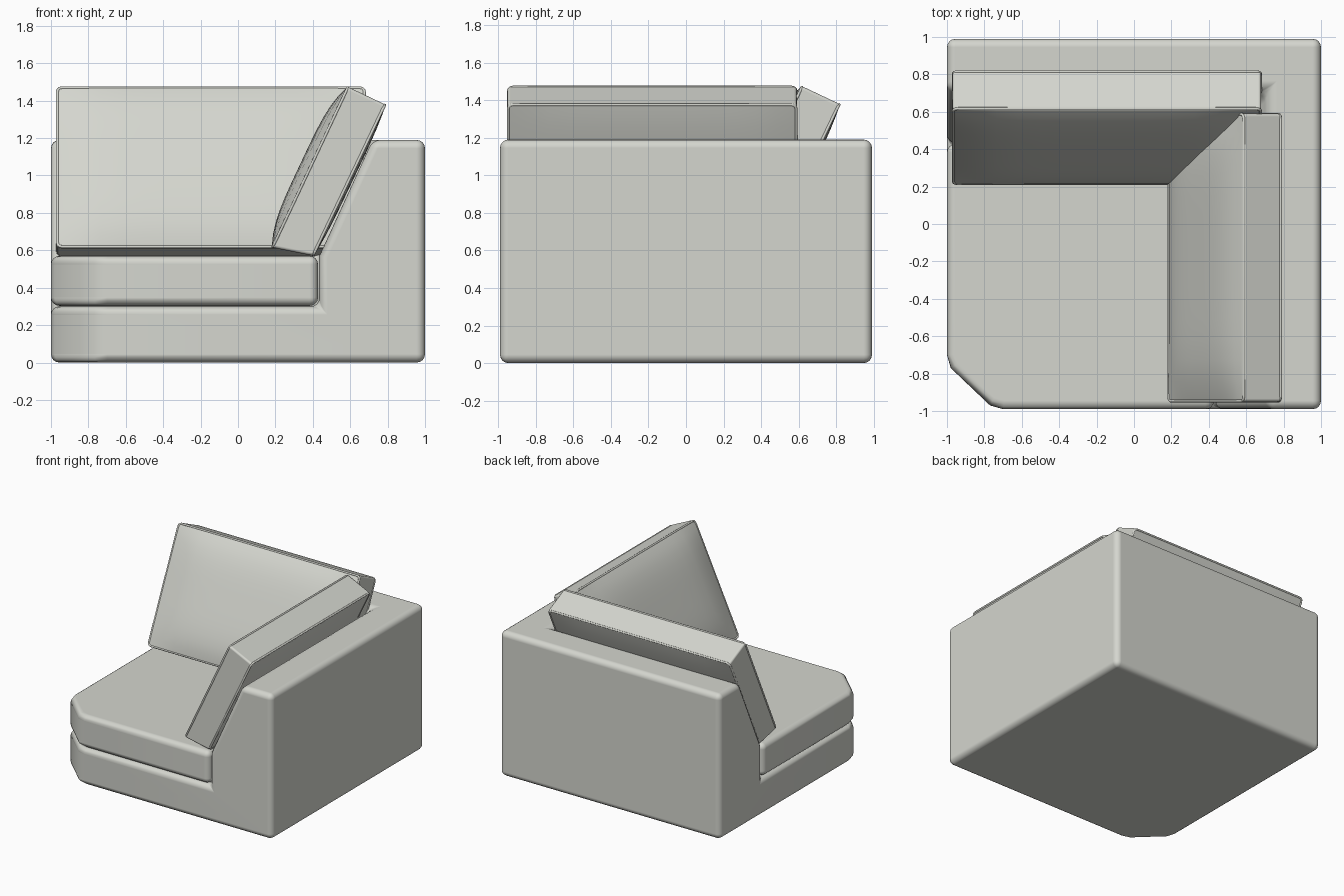
import bpy, bmesh, math
from mathutils import Vector

old = bpy.data.objects.get("Cube")
if old:
    bpy.data.objects.remove(old, do_unlink=True)

fabric = bpy.data.materials.new("warm_grey_fabric")
fabric.use_nodes = True
colour = (0.66, 0.67, 0.62, 1)
fabric.diffuse_color = colour
fabric.node_tree.nodes["Principled BSDF"].inputs["Base Color"].default_value = colour


def finish(bm, name, bevel, segments=4):
    """Turn a bmesh into a smooth object with rounded edges."""
    bmesh.ops.remove_doubles(bm, verts=bm.verts[:], dist=0.0005)
    bmesh.ops.recalc_face_normals(bm, faces=bm.faces[:])
    mesh = bpy.data.meshes.new(name)
    bm.to_mesh(mesh)
    bm.free()
    mesh.shade_smooth()
    mesh.materials.append(fabric)
    obj = bpy.data.objects.new(name, mesh)
    bpy.context.collection.objects.link(obj)
    mod = obj.modifiers.new("rounding", "BEVEL")
    mod.width = bevel
    mod.segments = segments
    mod.limit_method = "ANGLE"
    mod.angle_limit = math.radians(40)
    mod.harden_normals = True
    return obj


def poly(bm, points):
    bm.faces.new([bm.verts.new(p) for p in points])


def level(points, z):
    return [(x, y, z) for x, y in points]


F = -0.99          # front plane
B = 0.99           # back plane
LOW, SEAT, TOP = 0.30, 0.57, 1.19
IN, UP = 0.435, 0.72   # inner wall at the seat and at the top
corner = [(-1, -0.70), (-0.98, -0.77), (-0.77, -0.97), (-0.70, F)]

# Frame: cut-corner plinth and L-shaped back with sloped inner faces
bm = bmesh.new()
poly(bm, level(corner + [(1, F), (1, B), (-1, B)], 0))
poly(bm, level(corner + [(IN, F), (IN, IN), (-1, IN)], LOW))
poly(bm, level([(UP, F), (1, F), (1, B), (-1, B), (-1, UP), (UP, UP)], TOP))
for a, b in zip(corner, corner[1:]):
    poly(bm, level([a, b], 0) + level([b, a], LOW))
for a, b in (((1, F), (1, B)), ((1, B), (-1, B))):
    poly(bm, level([a, b], 0) + level([b, a], TOP))
step = [(IN, LOW), (IN, SEAT), (UP, TOP)]
poly(bm, [(-0.70, F, 0), (-0.70, F, LOW)] + [(s, F, z) for s, z in step]
     + [(1, F, TOP), (1, F, 0)])
poly(bm, [(-1, -0.70, 0), (-1, -0.70, LOW)] + [(-1, s, z) for s, z in step]
     + [(-1, B, TOP), (-1, B, 0)])
for (s, z), (t, w) in zip(step, step[1:]):
    poly(bm, [(s, F, z), (t, F, w), (t, t, w), (s, s, z)])
    poly(bm, [(-1, s, z), (-1, t, w), (t, t, w), (s, s, z)])
finish(bm, "frame", 0.045)

# Seat cushion
bm = bmesh.new()
outline = corner + [(0.428, F), (0.428, 0.428), (-1, 0.428)]
poly(bm, level(outline, LOW + 0.003))
poly(bm, level(outline, SEAT))
for a, b in zip(outline, outline[1:] + outline[:1]):
    poly(bm, level([a, b], LOW + 0.003) + level([b, a], SEAT))
finish(bm, "seat_cushion", 0.045)

# Section of a leaning cushion: front and rear edges from bottom to top
FRONT = (Vector((0.18, 0.615)), Vector((0.585, 1.475)))
REAR = (Vector((0.405, 0.57)), Vector((0.79, 1.378)))
OUT = Vector((-0.905, 0.425))


def leaning_cushion(name, start, end, offset, along_x):
    """Boxed cushion with domed panels and piping round both rims."""
    def place(u, v, w):
        t = (v + 1) / 2
        front, rear = FRONT[0].lerp(FRONT[1], t), REAR[0].lerp(REAR[1], t)
        p = rear.lerp(front, (w + 1) / 2)
        dome = max(0, 1 - u ** 6) * max(0, 1 - v ** 4)
        p = p + OUT * dome * (0.052 if w > 0 else 0.015) * w
        length = start + (end - start) * (u + 1) / 2
        s = p.x + offset
        return Vector((length, s, p.y) if along_x else (s, length, p.y))

    bm = bmesh.new()
    bmesh.ops.create_cube(bm, size=2)
    bmesh.ops.subdivide_edges(bm, edges=bm.edges[:], cuts=13, use_grid_fill=True)
    for v in bm.verts:
        v.co = place(*v.co)
    finish(bm, name, 0.018, 3)

    # Piping follows a rounded rectangle on each rim
    half_u, half_v, r = (end - start) / 2, 0.47, 0.025
    for side, w in (("front", 1), ("rear", -1)):
        pts = []
        for k, (cu, cv) in enumerate(((1, 1), (-1, 1), (-1, -1), (1, -1))):
            for j in range(4):
                a = math.radians(90 * k + 30 * j)
                pts.append(((cu * (half_u - r) + r * math.cos(a)) / half_u,
                            (cv * (half_v - r) + r * math.sin(a)) / half_v))
        curve = bpy.data.curves.new(name + "_piping", "CURVE")
        curve.dimensions = "3D"
        curve.bevel_depth = 0.008
        curve.bevel_resolution = 2
        spline = curve.splines.new("POLY")
        spline.points.add(len(pts) - 1)
        for point, (u, v) in zip(spline.points, pts):
            point.co = (*place(u * 0.995, v * 0.99, w * 0.96), 1)
        spline.use_cyclic_u = True
        curve.materials.append(fabric)
        obj = bpy.data.objects.new(f"{name}_{side}_piping", curve)
        bpy.context.collection.objects.link(obj)
        bpy.ops.object.select_all(action="DESELECT")
        obj.select_set(True)
        bpy.context.view_layer.objects.active = obj
        bpy.ops.object.convert(target="MESH")


leaning_cushion("side_cushion", -0.95, 0.59, 0, False)
leaning_cushion("back_cushion", -0.97, 0.68, 0.03, True)
